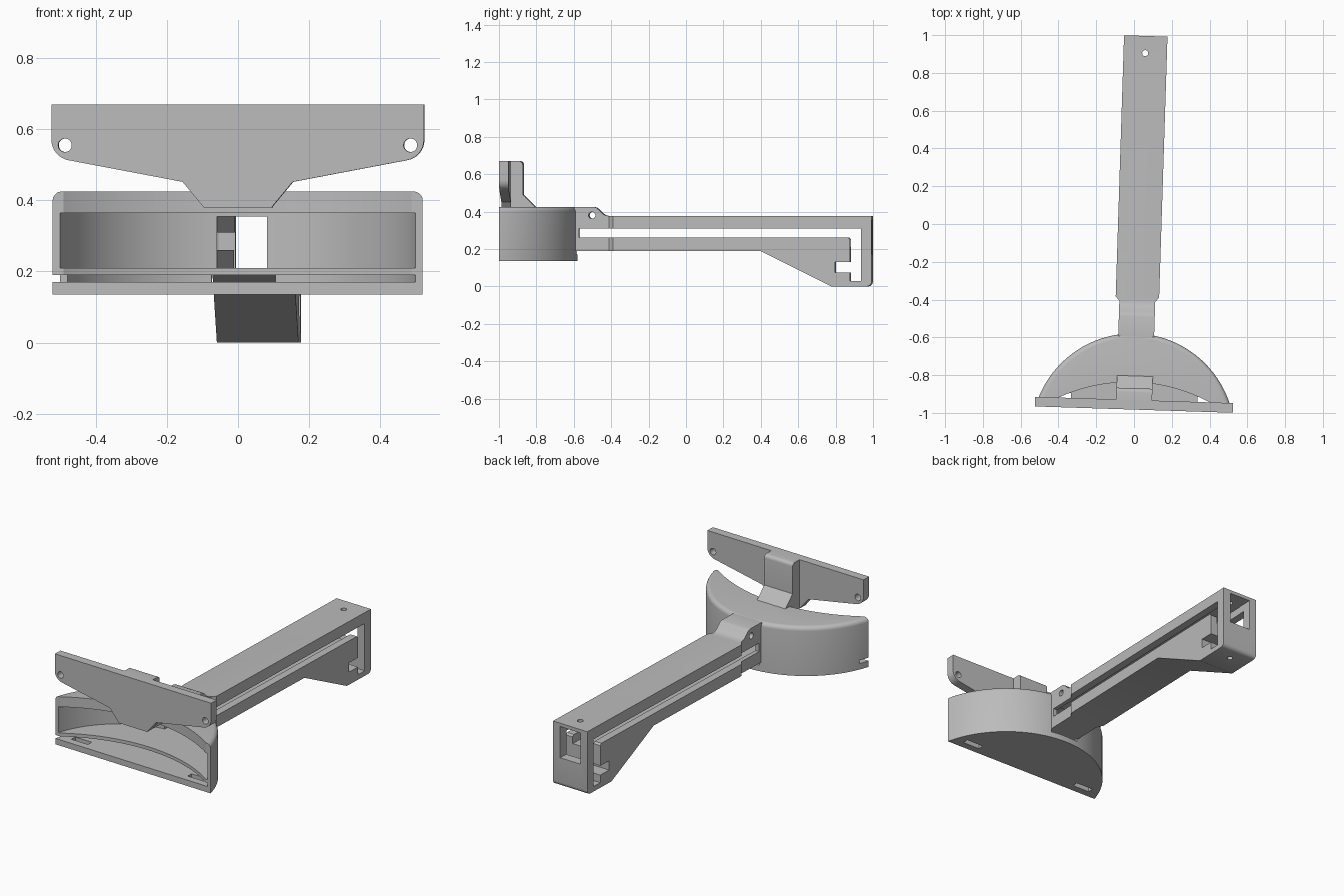
import bpy, bmesh, math
from mathutils import Matrix

if "Cube" in bpy.data.objects:
    bpy.data.objects.remove(bpy.data.objects["Cube"])

TURN = -0.032          # the whole holder is turned slightly about z
OFFSET_X = 0.0305

grey = bpy.data.materials.new("plain grey")
grey.diffuse_color = (0.5, 0.5, 0.5, 1)
grey.use_nodes = True
grey.node_tree.nodes["Principled BSDF"].inputs["Base Color"].default_value = grey.diffuse_color


def make(name, bm):
    bmesh.ops.recalc_face_normals(bm, faces=bm.faces)
    me = bpy.data.meshes.new(name)
    bm.to_mesh(me)
    bm.free()
    me.materials.append(grey)
    ob = bpy.data.objects.new(name, me)
    bpy.context.collection.objects.link(ob)
    return ob


def prism(name, pts, axis, a, b):
    """Extrude a 2D outline along an axis from a to b."""
    put = {"x": lambda p, t: (t, p[0], p[1]),
           "y": lambda p, t: (p[0], t, p[1]),
           "z": lambda p, t: (p[0], p[1], t)}[axis]
    bm = bmesh.new()
    lo = [bm.verts.new(put(p, a)) for p in pts]
    hi = [bm.verts.new(put(p, b)) for p in pts]
    bm.faces.new(lo)
    bm.faces.new(hi[::-1])
    n = len(pts)
    for i in range(n):
        j = (i + 1) % n
        bm.faces.new((lo[i], hi[i], hi[j], lo[j]))
    return make(name, bm)


def box(x0, x1, y0, y1, z0, z1):
    return prism("cutter", [(x0, y0), (x1, y0), (x1, y1), (x0, y1)], "z", z0, z1)


def arc(cx, cy, r, a0, a1, n):
    return [(cx + r * math.cos(math.radians(a0 + (a1 - a0) * i / n)),
             cy + r * math.sin(math.radians(a0 + (a1 - a0) * i / n))) for i in range(n + 1)]


def disc(cx, cy, r, axis, a, b, n=32, name="cutter"):
    return prism(name, arc(cx, cy, r, 0, 360, n)[:-1], axis, a, b)


def cut(ob, *cutters):
    for c in cutters:
        m = ob.modifiers.new("cut", "BOOLEAN")
        m.operation = "DIFFERENCE"
        m.solver = "EXACT"
        m.object = c
        bpy.context.view_layer.objects.active = ob
        bpy.ops.object.modifier_apply(modifier=m.name)
        bpy.data.objects.remove(c)


# Half-round housing, top rim rounded
R, CY, FRONT = 0.538, -1.118, -0.983
housing = disc(0, CY, R, "z", 0.135, 0.425, 160, "housing")
bm = bmesh.new()
bm.from_mesh(housing.data)
rim = [e for e in bm.edges if all(v.co.z > 0.42 for v in e.verts)]
bmesh.ops.bevel(bm, geom=rim, offset=0.025, segments=5, profile=0.5, affect="EDGES")
bm.to_mesh(housing.data)
bm.free()
cut(housing,
    box(-1, 1, -2, FRONT, 0, 1),                               # flat front
    disc(0, CY, R - 0.02, "z", 0.21, 0.365, 160),              # main cavity
    disc(0, CY, R - 0.02, "z", 0.17, 0.19, 160),               # thin slot
    disc(0, -1.738, 0.9, "z", 0.18, 0.6, 200),                 # concave front scoop
    box(-0.6, -0.47, -1.1, -0.925, 0.17, 0.19),                # slot corner exit
    box(-0.085, 0.095, -0.7, -0.5, 0.17, 0.19),                # slot rear exit
    box(-0.07, 0.07, -0.7, -0.5, 0.21, 0.355),                 # opening to the arm
    box(-0.445, -0.335, -0.94, -0.905, 0.1, 0.18),             # floor slits
    box(0.335, 0.445, -0.94, -0.905, 0.1, 0.18))

# Arm with wedge at the rear and raised neck at the front
side = [(-0.597, 0.19), (0.40, 0.19), (0.78, 0.0)]
side += arc(0.971, 0.025, 0.025, -90, 0, 5)
side += [(0.996, 0.375), (-0.40, 0.375)]
side += [(-0.425, 0.379), (-0.442, 0.388), (-0.465, 0.411), (-0.475, 0.42), (-0.49, 0.425),
         (-0.597, 0.425)]
arm = prism("arm", side, "x", -0.115, 0.115)
slit = [(-0.57, 0.26), (0.87, 0.26), (0.88, 0.25), (0.88, 0.13), (0.80, 0.13), (0.80, 0.075),
        (0.88, 0.075), (0.88, 0.03), (0.94, 0.03), (0.94, 0.31), (-0.57, 0.31)]
cut(arm, prism("cutter", slit, "x", -0.3, 0.3))                # side slit and hook
for s in (-1, 1):                                              # narrower neck
    cut(arm, prism("cutter", [(s * 0.095, -0.7), (s * 0.095, -0.41), (s * 0.116, -0.385),
                              (s * 0.3, -0.385), (s * 0.3, -0.7)], "z", 0, 1))
cut(arm,
    box(-0.07, 0.07, -0.7, 0.91, 0.21, 0.355),                 # long bore
    box(-0.068, 0.068, 0.9, 1.1, 0.17, 0.355),                 # rear window
    disc(0, 0.905, 0.016, "z", -0.1, 0.6),                     # screw hole
    disc(-0.5, 0.38, 0.018, "x", -0.3, 0.3))                   # pivot hole

# Mounting plate with two holes
half = arc(0.466, 0.57, 0.058, 0, -78, 8) + [(0.155, 0.452), (0.095, 0.38)]
outline = [(0.524, 0.67)] + half + [(-x, z) for x, z in reversed(half)] + [(-0.524, 0.67)]
plate = prism("mounting_plate", outline, "y", FRONT, -0.932)
for s in (-1, 1):
    cut(plate, disc(s * 0.486, 0.555, 0.019, "y", -1.2, -0.8))

# Post joining plate and housing
post_side = [(-0.94, 0.38), (-0.805, 0.38), (-0.805, 0.425), (-0.87, 0.49)]
post_side += arc(-0.89, 0.65, 0.02, 0, 90, 5) + [(-0.94, 0.67)]
post = prism("post", post_side, "x", -0.095, 0.095)

# Turn everything into place and shade
place = Matrix.Translation((OFFSET_X, 0, 0)) @ Matrix.Rotation(TURN, 4, "Z")
for ob in (housing, arm, plate, post):
    ob.data.transform(place)
    bpy.ops.object.select_all(action="DESELECT")
    ob.select_set(True)
    bpy.context.view_layer.objects.active = ob
    bpy.ops.object.shade_smooth_by_angle(angle=math.radians(30))
